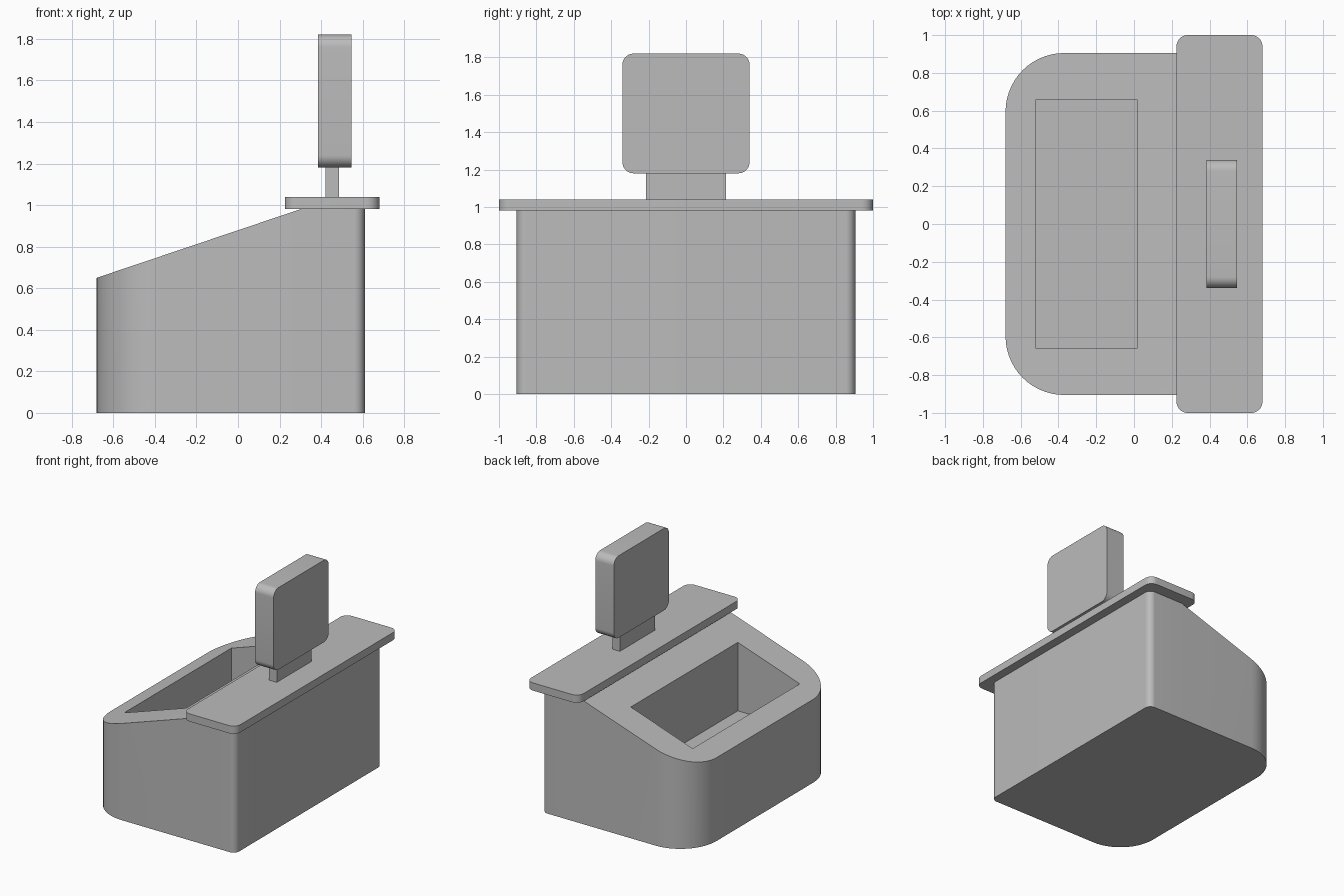
import bpy, bmesh
from math import sin, cos, pi, radians
from mathutils import Vector

cube = bpy.data.objects.get("Cube")
if cube:
    bpy.data.objects.remove(cube, do_unlink=True)

GREY = (0.5, 0.5, 0.5, 1.0)
grey = bpy.data.materials.new("plain grey")
grey.use_nodes = True
grey.diffuse_color = GREY
grey.node_tree.nodes["Principled BSDF"].inputs["Base Color"].default_value = GREY


def rounded_rect(x0, x1, y0, y1, r_low, r_high, steps=10):
    """Outline with one corner radius on the x0 side and another on the x1 side."""
    corners = [(x1, y1, r_high, -1, -1), (x0, y1, r_low, 1, -1),
               (x0, y0, r_low, 1, 1), (x1, y0, r_high, -1, 1)]
    points = []
    for quarter, (x, y, r, sx, sy) in enumerate(corners):
        if r == 0:
            points.append((x, y))
            continue
        for i in range(steps + 1):
            a = (quarter + i / steps) * pi / 2
            points.append((x + sx * r + r * cos(a), y + sy * r + r * sin(a)))
    return points


def prism(name, outline, low, high, along_x=False, shape=None):
    """Extrude an outline along z, or a y-z outline along x."""
    bm = bmesh.new()
    place = (lambda a, b: (low, a, b)) if along_x else (lambda a, b: (a, b, low))
    base = bm.faces.new([bm.verts.new(place(a, b)) for a, b in outline])
    geom = bmesh.ops.extrude_face_region(bm, geom=[base])["geom"]
    move = Vector((high - low, 0, 0) if along_x else (0, 0, high - low))
    bmesh.ops.translate(bm, vec=move,
                        verts=[v for v in geom if isinstance(v, bmesh.types.BMVert)])
    if shape:
        shape(bm)
    bmesh.ops.recalc_face_normals(bm, faces=bm.faces[:])
    mesh = bpy.data.meshes.new(name)
    bm.to_mesh(mesh)
    bm.free()
    mesh.materials.append(grey)
    obj = bpy.data.objects.new(name, mesh)
    bpy.context.collection.objects.link(obj)
    return obj


def smooth(obj):
    bpy.ops.object.select_all(action='DESELECT')
    obj.select_set(True)
    bpy.context.view_layer.objects.active = obj
    bpy.ops.object.shade_smooth_by_angle(angle=radians(30))


# Counter body: crease the top, then slope it down towards the low side
TOP, LOW, CREASE, EDGE = 0.98, 0.65, 0.30, -0.68


def slope_top(bm):
    bmesh.ops.bisect_plane(bm, geom=bm.verts[:] + bm.edges[:] + bm.faces[:],
                           plane_co=(CREASE, 0, 0), plane_no=(1, 0, 0))
    for v in bm.verts:
        if v.co.z > LOW and v.co.x < CREASE:
            v.co.z = LOW + (TOP - LOW) * (v.co.x - EDGE) / (CREASE - EDGE)


body = prism("counter_body", rounded_rect(EDGE, 0.61, -0.905, 0.905, 0.31, 0.05, 14),
             0, TOP, shape=slope_top)

# Open bin cut into the sloping top
cutter = prism("bin_cutter", rounded_rect(-0.52, 0.015, -0.66, 0.66, 0, 0), 0.35, 1.3)
cutter.hide_render = True
cutter.hide_viewport = True
cutter.display_type = 'WIRE'
cut = body.modifiers.new("bin_opening", 'BOOLEAN')
cut.operation = 'DIFFERENCE'
cut.solver = 'EXACT'
cut.object = cutter
smooth(body)

# Overhanging worktop
smooth(prism("worktop", rounded_rect(0.225, 0.68, -1, 1, 0.06, 0.06), TOP, 1.04))

# Display stand and screen
prism("screen_stand", rounded_rect(-0.215, 0.215, 1.04, 1.18, 0, 0), 0.42, 0.485, True)
smooth(prism("screen", rounded_rect(-0.34, 0.34, 1.18, 1.82, 0.06, 0.06),
             0.385, 0.545, True))
